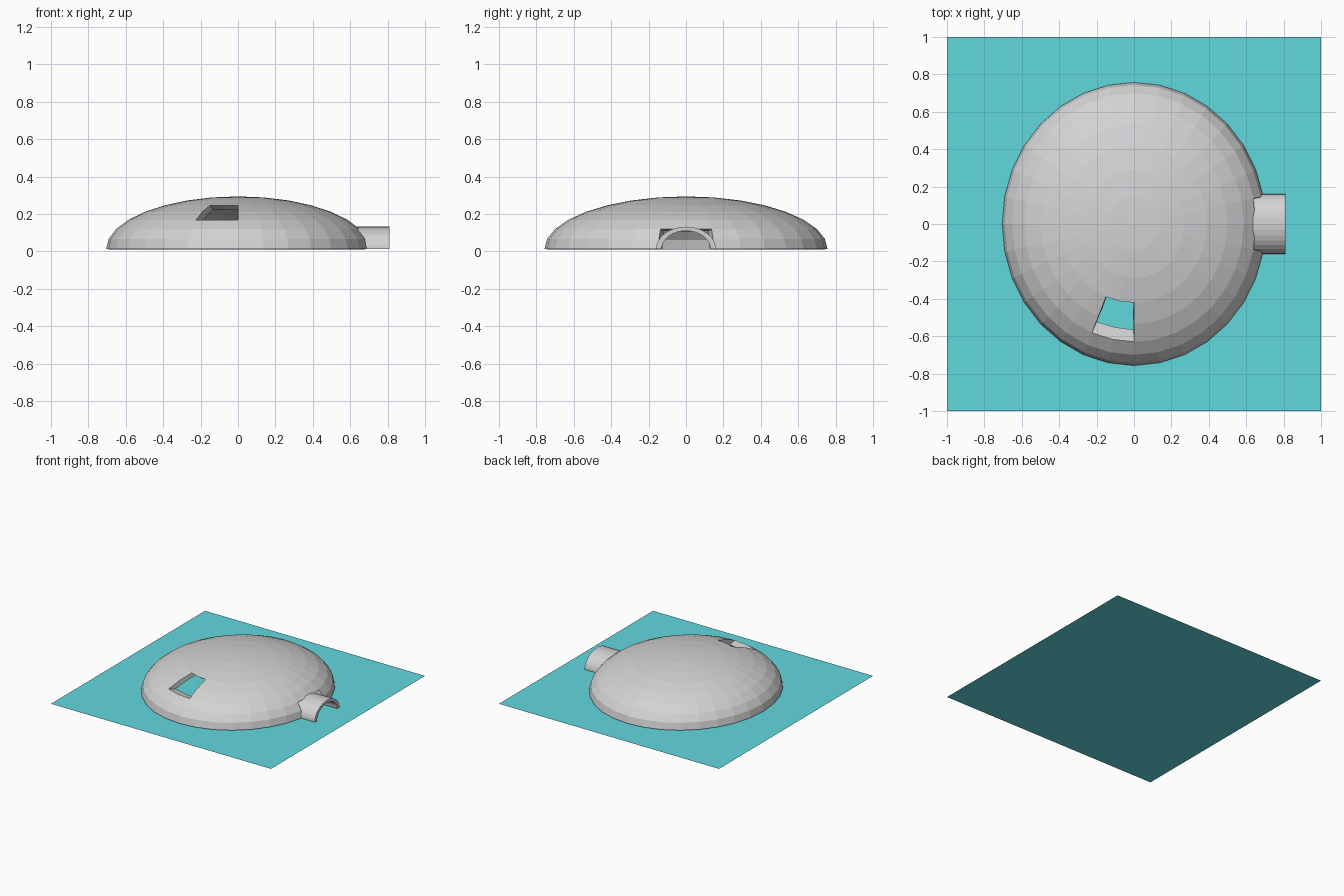
import bpy, bmesh, math

if "Cube" in bpy.data.objects:
    bpy.data.objects.remove(bpy.data.objects["Cube"])

BASE = 0.012


def material(name, rgb):
    m = bpy.data.materials.new(name)
    m.diffuse_color = (*rgb, 1)
    m.use_nodes = True
    m.node_tree.nodes["Principled BSDF"].inputs["Base Color"].default_value = m.diffuse_color
    return m


def add_object(name, bm, mat):
    bmesh.ops.recalc_face_normals(bm, faces=bm.faces)
    me = bpy.data.meshes.new(name)
    bm.to_mesh(me)
    bm.free()
    me.materials.append(mat)
    ob = bpy.data.objects.new(name, me)
    bpy.context.collection.objects.link(ob)
    return ob


snow = material("snow grey", (0.65, 0.65, 0.66))
teal = material("teal", (0.12, 0.69, 0.73))

# Flat square ground sheet
bm = bmesh.new()
bmesh.ops.create_grid(bm, x_segments=1, y_segments=1, size=1)
add_object("base_sheet", bm, teal)

# Dome: upper half of a sphere, with window and doorway faces removed
bm = bmesh.new()
bmesh.ops.create_uvsphere(bm, u_segments=32, v_segments=16, radius=1)
bmesh.ops.delete(bm, geom=[v for v in bm.verts if v.co.z < -0.01], context='VERTS')


def is_opening(face):
    c = face.calc_center_median()
    azimuth = math.degrees(math.atan2(c.y, c.x))
    height = math.degrees(math.asin(c.z / c.length))
    window = -112.5 < azimuth < -90 and 33.75 < height < 56.25
    door = abs(azimuth) < 11.25 and height < 22.5
    return window or door


bmesh.ops.delete(bm, geom=[f for f in bm.faces if is_opening(f)], context='FACES')
dome = add_object("dome", bm, snow)
dome.scale = (0.705, 0.757, 0.282)
dome.location.z = BASE
shell = dome.modifiers.new("wall", 'SOLIDIFY')
shell.thickness = 0.1
shell.offset = -1

# Entrance tunnel: half ring swept along x
N = 16
bm = bmesh.new()
loops = []
for x, ry, rz in ((0.60, 0.16, 0.12), (0.81, 0.16, 0.12),
                  (0.81, 0.131, 0.098), (0.60, 0.131, 0.098)):
    loops.append([bm.verts.new((x, ry * math.cos(math.pi * i / N),
                                BASE + rz * math.sin(math.pi * i / N)))
                  for i in range(N + 1)])
for k in range(4):
    a, b = loops[k], loops[(k + 1) % 4]
    for i in range(N):
        bm.faces.new((a[i], a[i + 1], b[i + 1], b[i]))
for i in (0, N):  # feet of the arch
    bm.faces.new([loop[i] for loop in loops])
add_object("entrance_tunnel", bm, snow)
